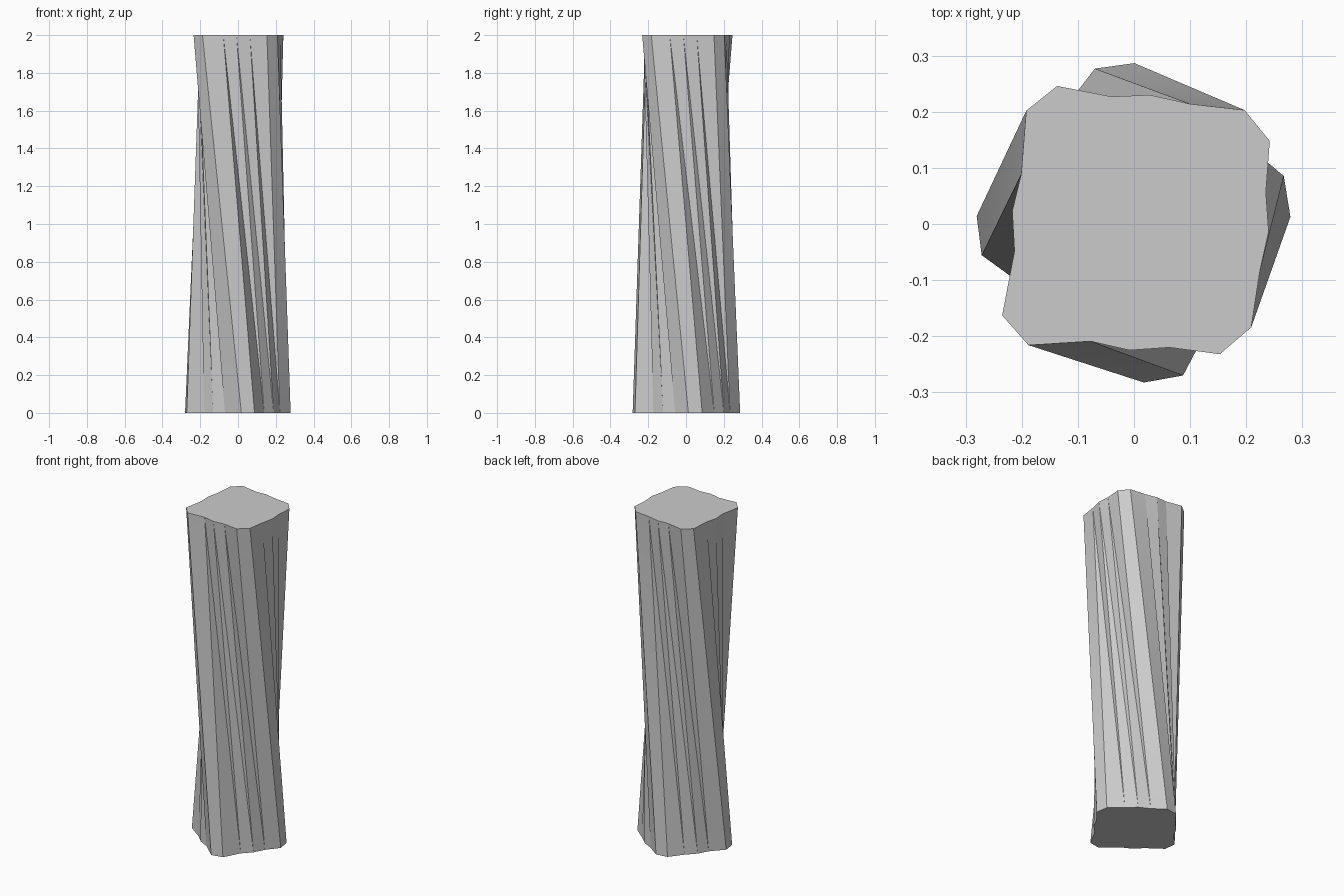
import bpy, bmesh, math
from mathutils import Matrix, Vector

if "Cube" in bpy.data.objects:
    bpy.data.objects.remove(bpy.data.objects["Cube"])

# Rounded, slightly uneven square cross-section (counter-clockwise)
PROFILE = [(.242, .148), (.197, .203), (.1, .214), (.028, .23), (-.04, .227),
           (-.137, .246), (-.192, .202), (-.201, .089), (-.217, .023), (-.213, -.048),
           (-.235, -.163), (-.188, -.216), (-.078, -.209), (-.008, -.225), (.063, -.22),
           (.153, -.232), (.209, -.184), (.224, -.086), (.24, -.014), (.235, .057)]
HEIGHT = 2.0
TWIST = math.radians(58.6)

# Twisted post: the same section at both ends, rotated at the base
bm = bmesh.new()
turn = Matrix.Rotation(TWIST, 3, 'Z')
base = [bm.verts.new(turn @ Vector((x, y, 0)) + Vector((.001, .003, 0))) for x, y in PROFILE]
top = [bm.verts.new((x, y, HEIGHT)) for x, y in PROFILE]
n = len(PROFILE)
for i in range(n):
    j = (i + 1) % n
    bm.faces.new((base[i], base[j], top[j]))
    bm.faces.new((base[i], top[j], top[i]))

# End caps
bm.faces.new(top)
bm.faces.new(base[::-1])

mesh = bpy.data.meshes.new("twisted_post")
bm.to_mesh(mesh)
bm.free()
post = bpy.data.objects.new("twisted_post", mesh)
bpy.context.collection.objects.link(post)
bpy.context.view_layer.objects.active = post
post.select_set(True)
bpy.ops.object.shade_smooth_by_angle(angle=math.radians(30))
